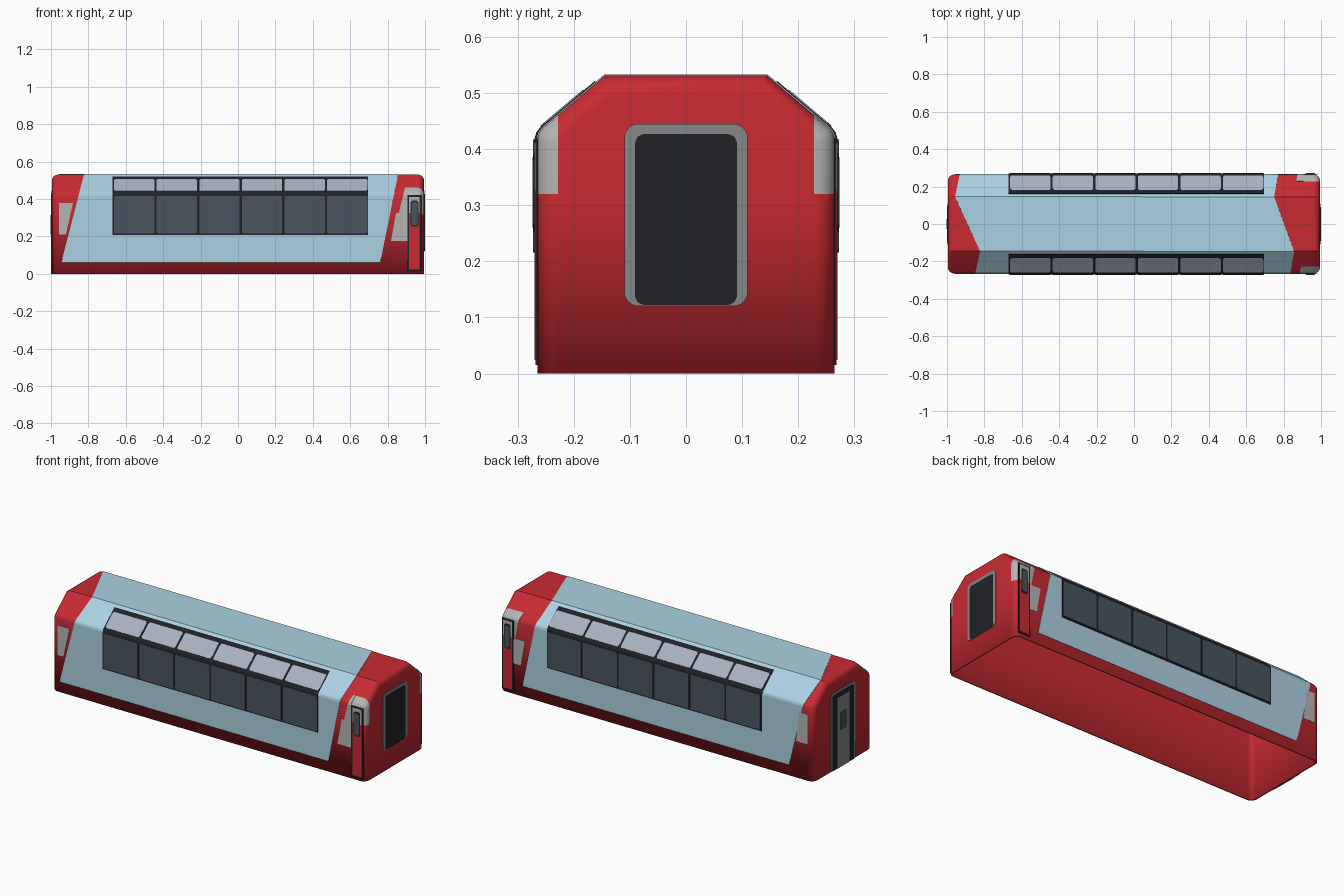
import bpy, bmesh, math
from mathutils import Vector

if "Cube" in bpy.data.objects:
    bpy.data.objects.remove(bpy.data.objects["Cube"])

HALF = 0.995
# Half cross-section as (z, y): straight wall, small rounded shoulder, sloped cant
PROFILE = [(0.0, 0.265), (0.418, 0.265), (0.429, 0.262), (0.439, 0.254), (0.531, 0.145)]


def mat(name, rgb):
    m = bpy.data.materials.new(name)
    m.diffuse_color = (*rgb, 1)
    m.use_nodes = True
    m.node_tree.nodes["Principled BSDF"].inputs["Base Color"].default_value = m.diffuse_color
    return m


RED = mat("red", (0.58, 0.024, 0.032))
BLUE = mat("light_blue", (0.41, 0.64, 0.76))
BLACK = mat("black", (0.014, 0.016, 0.019))
GLASS = mat("dark_glass", (0.068, 0.09, 0.115))
SKY = mat("light_glass", (0.39, 0.44, 0.53))
GREY = mat("light_grey", (0.46, 0.46, 0.46))
MID = mat("mid_grey", (0.24, 0.25, 0.25))


def finish(bm, name, mats, thick=0.004, offset=0.0):
    bmesh.ops.recalc_face_normals(bm, faces=bm.faces)
    me = bpy.data.meshes.new(name)
    bm.to_mesh(me)
    bm.free()
    ob = bpy.data.objects.new(name, me)
    bpy.context.collection.objects.link(ob)
    for m in mats:
        me.materials.append(m)
    sol = ob.modifiers.new("thickness", "SOLIDIFY")
    sol.thickness, sol.offset = thick, offset
    return ob


def wall_y(z):
    for (z0, y0), (z1, y1) in zip(PROFILE, PROFILE[1:]):
        if z <= z1:
            return y0 + (y1 - y0) * (z - z0) / (z1 - z0)
    return PROFILE[-1][1]


def cut(bm, faces, co, no):
    geom = list({e for f in faces for e in f.edges} | {v for f in faces for v in f.verts}) + list(faces)
    bmesh.ops.bisect_plane(bm, geom=geom, plane_co=co, plane_no=no)


def side_panel(name, pts, m, side, lift):
    """Flat outline in (x, z), folded onto the wall and cant of one side."""
    bm = bmesh.new()
    bm.faces.new([bm.verts.new((x, 0, z)) for x, z in pts])
    for z, _ in PROFILE[1:-1]:
        cut(bm, bm.faces[:], (0, 0, z), (0, 0, 1))
    for v in bm.verts:
        v.co.y = side * (wall_y(v.co.z) + lift)
    return finish(bm, name, [m])


def rect(x0, x1, z0, z1, c=0.0):
    if not c:
        return [(x0, z0), (x1, z0), (x1, z1), (x0, z1)]
    return [(x0 + c, z0), (x1 - c, z0), (x1, z0 + c), (x1, z1 - c),
            (x1 - c, z1), (x0 + c, z1), (x0, z1 - c), (x0, z0 + c)]


def end_panel(name, end, w, z0, z1, m, lift, r_top=0.0, r_low=0.0):
    """Rounded upright panel on an end wall."""
    bm = bmesh.new()
    pts = []
    for sy, zc, r, a0 in ((1, z0, r_low, -90), (1, z1, r_top, 0), (-1, z1, r_top, 90), (-1, z0, r_low, 180)):
        cy, cz = sy * (w - r), zc + (r if zc == z0 else -r)
        for i in range(6 if r else 1):
            a = math.radians(a0 + 18 * i)
            pts.append((cy + r * math.cos(a), cz + r * math.sin(a)))
    bm.faces.new([bm.verts.new((end * (HALF + lift), y, z)) for y, z in pts])
    return finish(bm, name, [m])


# Hollow body shell, open underneath, with rounded end edges
bm = bmesh.new()
section = [(-y, z) for z, y in PROFILE] + [(y, z) for z, y in reversed(PROFILE)]
loops = [[bm.verts.new((x, y, z)) for y, z in section] for x in (-HALF, HALF)]
for i in range(len(section) - 1):
    bm.faces.new([loops[0][i], loops[0][i + 1], loops[1][i + 1], loops[1][i]])
ends = [bm.faces.new(lp) for lp in loops]
bmesh.ops.recalc_face_normals(bm, faces=bm.faces)
rim = [e for f in ends for e in f.edges if max(v.co.z for v in e.verts) > 0.001]
bmesh.ops.bevel(bm, geom=rim, offset=0.035, segments=5, profile=0.5, affect='EDGES', clamp_overlap=False)

# Light grey upper corner caps beside the side doors, wrapping round the end
planes = [((0.9, 0, 0), (1, 0, 0)), ((0, 0, 0.32), (0, 0, 1)),
          ((0, 0.228, 0), (0, 1, 0)), ((0, -0.228, 0), (0, 1, 0))]
for co, no in planes:
    cut(bm, [f for f in bm.faces if max(v.co.x for v in f.verts) > 0.901], co, no)
for f in bm.faces:
    c = f.calc_center_median()
    if c.x > 0.9 and c.z > 0.32 and abs(c.y) > 0.228:
        f.material_index = 1
body = finish(bm, "body_shell", [RED, GREY], 0.012, -1)
bpy.context.view_layer.objects.active = body
body.select_set(True)
bpy.ops.object.shade_smooth_by_angle(angle=math.radians(25))

# Light blue band: up one side, over the roof and down the other
bm = bmesh.new()
heights = [0.06] + [z for z, _ in PROFILE[1:]]
rows = []
for side, zs, low, high in ((-1, heights, (-0.945, 0.76), (-0.823, 0.856)),
                            (1, heights[::-1], (-0.84, 0.85), (-0.957, 0.749))):
    for z in zs:
        t = (z - 0.06) / (0.531 - 0.06)
        rows.append([bm.verts.new((a + (b - a) * t, side * wall_y(z), z)) for a, b in zip(low, high)])
for a, b in zip(rows, rows[1:]):
    bm.faces.new([a[0], a[1], b[1], b[0]])
finish(bm, "blue_band", [BLUE])

for side, tag in ((-1, "front"), (1, "back")):
    # Window strip with six lower panes and six cant panes
    side_panel(f"{tag}_window_frame", rect(-0.67, 0.694, 0.208, 0.52), BLACK, side, 0.003)
    for i in range(6):
        x = -0.662 + i * 0.2275
        side_panel(f"{tag}_lower_pane_{i}", rect(x, x + 0.216, 0.216, 0.417, 0.006), GLASS, side, 0.006)
        side_panel(f"{tag}_upper_pane_{i}", rect(x, x + 0.216, 0.441, 0.505, 0.006), SKY, side, 0.006)

    # Side door with black outline, grey top and window
    side_panel(f"{tag}_door_outline", rect(0.906, 0.98, 0.015, 0.42), BLACK, side, 0.001)
    side_panel(f"{tag}_door_leaf", rect(0.915, 0.971, 0.024, 0.325), RED, side, 0.003)
    side_panel(f"{tag}_door_top", rect(0.915, 0.971, 0.325, 0.412), GREY, side, 0.003)
    side_panel(f"{tag}_door_window_frame", rect(0.923, 0.964, 0.253, 0.392, 0.008), BLACK, side, 0.005)
    side_panel(f"{tag}_door_window", rect(0.928, 0.959, 0.26, 0.385, 0.006), GLASS, side, 0.007)

# Grey slanted patches (the slant differs per side)
side_panel("front_patch_left", [(-0.957, 0.21), (-0.92, 0.21), (-0.882, 0.38), (-0.957, 0.38)], GREY, -1, 0)
side_panel("back_patch_left", [(-0.957, 0.21), (-0.885, 0.21), (-0.905, 0.38), (-0.957, 0.38)], GREY, 1, 0)
side_panel("front_patch_right", [(0.818, 0.176), (0.905, 0.176), (0.905, 0.461), (0.893, 0.461),
                                 (0.86, 0.326), (0.845, 0.326)], GREY, -1, 0)
side_panel("back_patch_right", [(0.86, 0.176), (0.92, 0.176), (0.905, 0.32), (0.835, 0.32)], GREY, 1, 0)
side_panel("back_patch_upper", [(0.895, 0.32), (0.905, 0.32), (0.905, 0.461), (0.868, 0.461)], GREY, 1, 0)

# Gangway opening on the right end
end_panel("right_end_frame", 1, 0.11, 0.12, 0.445, MID, 0.001, 0.025, 0.025)
end_panel("right_end_gangway", 1, 0.091, 0.122, 0.427, BLACK, 0.003, 0.018, 0.018)

# Full-height gangway door on the left end
end_panel("left_end_frame", -1, 0.11, 0.0, 0.445, MID, 0.0, 0.025)
end_panel("left_end_surround", -1, 0.098, 0.0, 0.43, BLACK, 0.0015, 0.018)
end_panel("left_end_door", -1, 0.055, 0.0, 0.405, MID, 0.003)
end_panel("left_end_window", -1, 0.028, 0.21, 0.315, GLASS, 0.0045, 0.008, 0.008)
